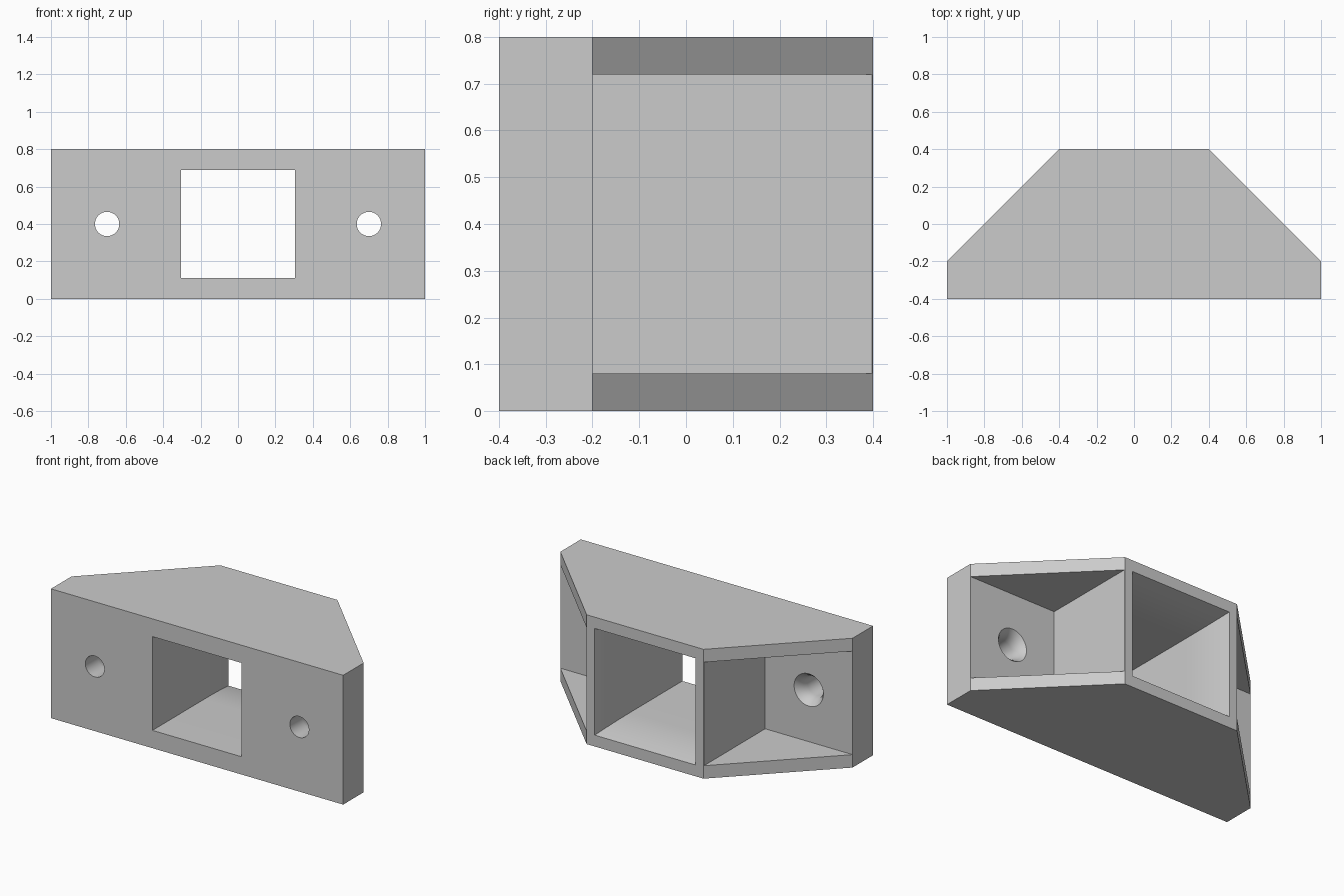
import bpy
import bmesh
import math

cube = bpy.data.objects.get("Cube")
if cube:
    bpy.data.objects.remove(cube, do_unlink=True)

grey = bpy.data.materials.new("plain grey")
grey.use_nodes = True
colour = (0.6, 0.6, 0.6, 1)
grey.diffuse_color = colour
grey.node_tree.nodes["Principled BSDF"].inputs["Base Color"].default_value = colour

MID_Z = 0.4


def loft(name, rings):
    """Solid skinned through equal-length rings of points, capped at both ends."""
    bm = bmesh.new()
    loops = [[bm.verts.new(p) for p in ring] for ring in rings]
    n = len(loops[0])
    for a, b in zip(loops, loops[1:]):
        for i in range(n):
            j = (i + 1) % n
            bm.faces.new((a[i], a[j], b[j], b[i]))
    bm.faces.new(loops[0])
    bm.faces.new(loops[-1])
    bmesh.ops.recalc_face_normals(bm, faces=bm.faces)
    mesh = bpy.data.meshes.new(name)
    bm.to_mesh(mesh)
    bm.free()
    mesh.materials.append(grey)
    ob = bpy.data.objects.new(name, mesh)
    bpy.context.collection.objects.link(ob)
    return ob


def rect(x0, x1, y, z0, z1):
    return [(x0, y, z0), (x1, y, z0), (x1, y, z1), (x0, y, z1)]


def circle(x, y, r, n=48):
    angles = [2 * math.pi * i / n for i in range(n)]
    return [(x + r * math.cos(a), y, MID_Z + r * math.sin(a)) for a in angles]


# Tapered block
outline = [(-1, -0.4), (1, -0.4), (1, -0.2), (0.4, 0.4), (-0.4, 0.4), (-1, -0.2)]
body = loft("mounting_block", [[(x, y, z) for x, y in outline] for z in (0, 0.8)])

# Central opening, gently flared towards the back
steps = [(-0.5, 0)] + [(0.1 + 0.3 * i / 6, 0.04 * (i / 6) ** 2) for i in range(7)]
steps.append((0.5, 0.067))
cutters = [loft("opening_cutter", [
    rect(-0.305 - f, 0.305 + f, y, 0.11 - f, 0.69 + f) for y, f in steps])]

for side in (-1, 1):
    # Side pockets open to the slanted faces
    cutters.append(loft("pocket_cutter", [
        rect(side * 0.402, side * 1.2, y, 0.08, 0.72) for y in (-0.2, 0.6)]))
    # Screw holes with a rounded flare into the pocket
    profile = [(-0.5, 0.065), (-0.28, 0.065), (-0.25, 0.069),
               (-0.22, 0.083), (-0.2, 0.1), (-0.19, 0.11)]
    cutters.append(loft("screw_hole_cutter", [
        circle(side * 0.7, y, r) for y, r in profile]))

bpy.ops.object.select_all(action="DESELECT")
bpy.context.view_layer.objects.active = body
body.select_set(True)
for cutter in cutters:
    cutter.hide_render = True
    mod = body.modifiers.new("cut", "BOOLEAN")
    mod.operation = "DIFFERENCE"
    mod.solver = "EXACT"
    mod.object = cutter
    bpy.ops.object.modifier_apply(modifier=mod.name)
    bpy.data.objects.remove(cutter, do_unlink=True)

bpy.ops.object.shade_smooth_by_angle(angle=math.radians(30))
